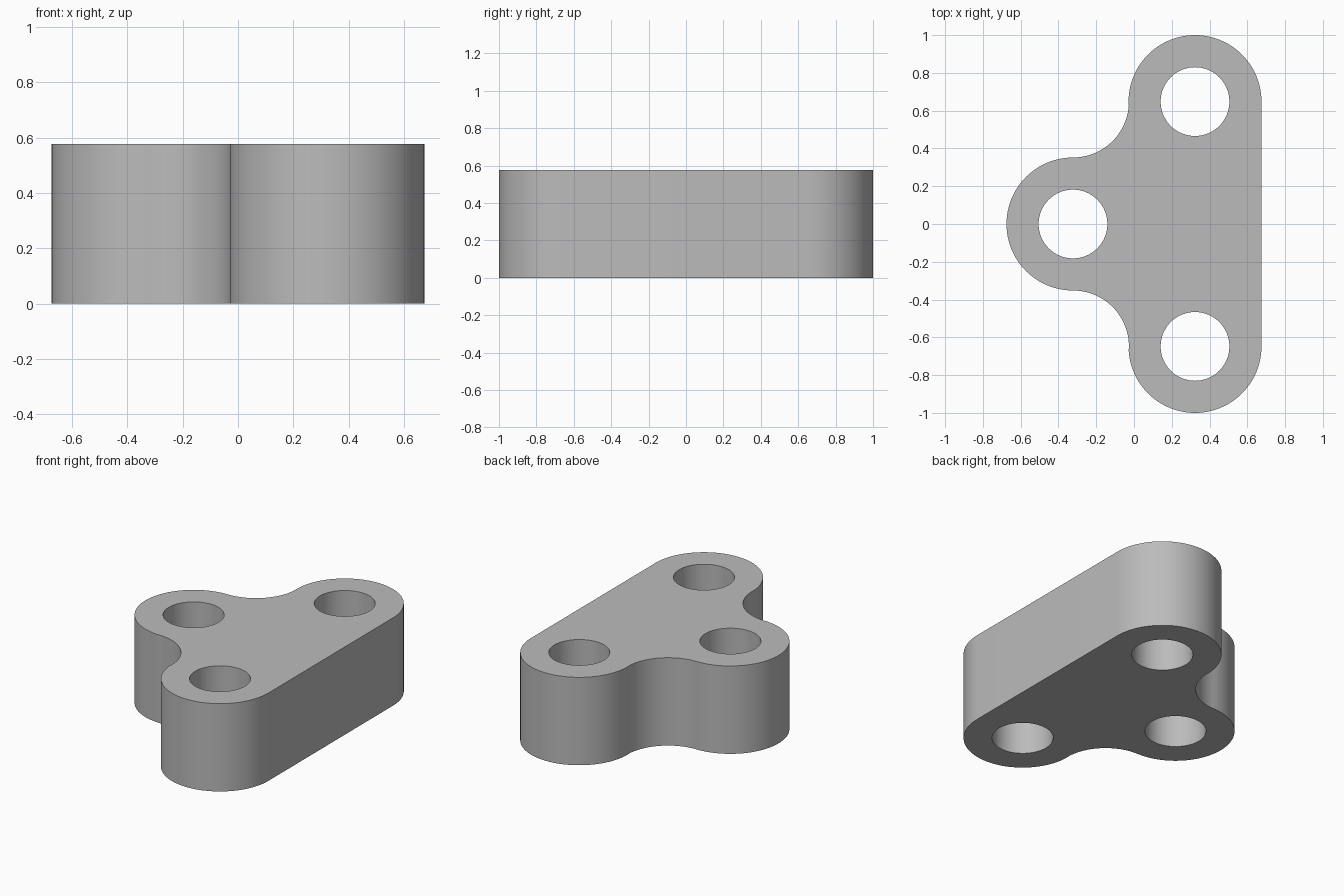
import bpy, bmesh
from math import cos, sin, pi, radians
from mathutils import Vector

cube = bpy.data.objects.get("Cube")
if cube:
    bpy.data.objects.remove(cube, do_unlink=True)

HEIGHT = 0.578
LOBE, HOLE = 0.352, 0.182          # lobe and bore radii
CX, CY = 0.323, 0.648              # lobe centre offsets
FILLET = CY - LOBE                 # concave blend between lobes

grey = bpy.data.materials.new("plain grey")
grey.use_nodes = True
colour = (0.5, 0.5, 0.5, 1)
grey.diffuse_color = colour
grey.node_tree.nodes["Principled BSDF"].inputs["Base Color"].default_value = colour


def arc(x, y, r, start, end, steps):
    """Points along an arc, angles in degrees."""
    angles = [radians(start + (end - start) * i / steps) for i in range(steps + 1)]
    return [Vector((x + r * cos(a), y + r * sin(a), 0)) for a in angles]


def add_loop(bm, points):
    """Closed ring of edges, skipping coincident neighbours."""
    kept = [p for i, p in enumerate(points) if (p - points[i - 1]).length > 0.004]
    verts = [bm.verts.new(p) for p in kept]
    return [bm.edges.new((v, verts[i - 1])) for i, v in enumerate(verts)]


# Outline: back lobe, fillet, side lobe, fillet, front lobe
outline = (arc(CX, CY, LOBE, 0, 180, 48)
           + arc(-CX, CY, FILLET, 0, -90, 24)
           + arc(-CX, 0, LOBE, 90, 270, 48)
           + arc(-CX, -CY, FILLET, 90, 0, 24)
           + arc(CX, -CY, LOBE, 180, 360, 48))

bm = bmesh.new()
edges = add_loop(bm, outline)

# Three through bores
for x, y in ((CX, CY), (-CX, 0), (CX, -CY)):
    edges += add_loop(bm, arc(x, y, HOLE, 0, 360, 64))

# Fill the plate and raise it to full thickness
bmesh.ops.triangle_fill(bm, edges=edges, use_beauty=True, normal=(0, 0, 1))
raised = bmesh.ops.extrude_face_region(bm, geom=bm.faces[:], use_keep_orig=True)
top = [g for g in raised["geom"] if isinstance(g, bmesh.types.BMVert)]
bmesh.ops.translate(bm, verts=top, vec=(0, 0, HEIGHT))
bmesh.ops.recalc_face_normals(bm, faces=bm.faces[:])

mesh = bpy.data.meshes.new("three_hole_plate")
bm.to_mesh(mesh)
bm.free()
mesh.materials.append(grey)
plate = bpy.data.objects.new("three_hole_plate", mesh)
bpy.context.collection.objects.link(plate)

bpy.ops.object.select_all(action="DESELECT")
plate.select_set(True)
bpy.context.view_layer.objects.active = plate
bpy.ops.object.shade_smooth_by_angle(angle=radians(30))
